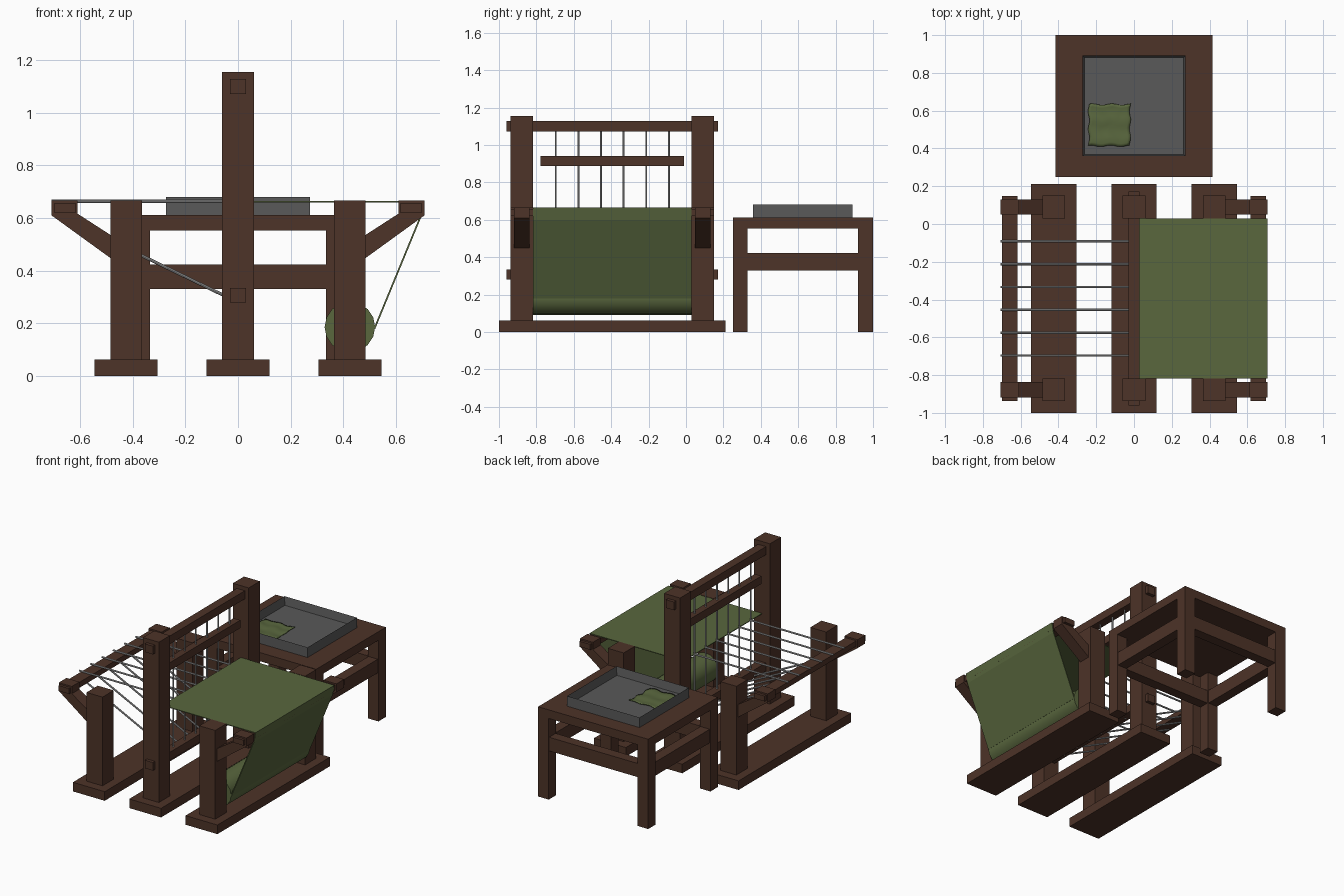
import bpy, bmesh, math, random
from mathutils import Vector

if "Cube" in bpy.data.objects:
    bpy.data.objects.remove(bpy.data.objects["Cube"])

random.seed(4)
YC = -0.394  # centre line of the loom
WIRE_Y = [YC + (i - 2.5) * 0.121 for i in range(6)]


def material(name, rgb):
    m = bpy.data.materials.new(name)
    m.diffuse_color = (*rgb, 1)
    m.use_nodes = True
    m.node_tree.nodes["Principled BSDF"].inputs["Base Color"].default_value = m.diffuse_color
    return m


WOOD = material("dark_wood", (0.075, 0.033, 0.021))
CLOTH = material("green_cloth", (0.1, 0.135, 0.048))
METAL = material("tray_grey", (0.1, 0.1, 0.1))
THREAD = material("thread_grey", (0.4, 0.4, 0.4))


def finish(name, bm, mat):
    bmesh.ops.recalc_face_normals(bm, faces=bm.faces)
    me = bpy.data.meshes.new(name)
    bm.to_mesh(me)
    bm.free()
    me.materials.append(mat)
    ob = bpy.data.objects.new(name, me)
    bpy.context.collection.objects.link(ob)
    return ob


def box(name, x, y, z, mat=WOOD):
    bm = bmesh.new()
    bmesh.ops.create_cube(bm, size=1)
    for v in bm.verts:
        v.co = [(r[0] + r[1]) / 2 + c * (r[1] - r[0]) for c, r in zip(v.co, (x, y, z))]
    return finish(name, bm, mat)


def mid(c, h):
    return (c - h, c + h)


def prism(name, profile, y0, y1, mat):
    """Extrude an xz profile along y."""
    bm = bmesh.new()
    f = bm.faces.new([bm.verts.new((x, y0, z)) for x, z in profile])
    r = bmesh.ops.extrude_face_region(bm, geom=[f])
    for v in r["geom"]:
        if isinstance(v, bmesh.types.BMVert):
            v.co.y = y1
    return finish(name, bm, mat)


def rod(name, a, b, r=0.006):
    a, b = Vector(a), Vector(b)
    bm = bmesh.new()
    bmesh.ops.create_cone(bm, cap_ends=True, segments=8, radius1=r, radius2=r, depth=(b - a).length)
    ob = finish(name, bm, THREAD)
    ob.rotation_euler = (b - a).to_track_quat("Z", "Y").to_euler()
    ob.location = (a + b) / 2
    return ob


# base beams and posts
for part, x, h in (("back", -0.425, 0.667), ("centre", 0, 1.155), ("front", 0.425, 0.667)):
    box(part + "_base_beam", mid(x, 0.12), mid(YC, 0.606), (0, 0.062))
    for s in (-1, 1):
        box(part + "_post", mid(x, 0.06), mid(YC + s * 0.484, 0.06), (0.06, h))

# cross beams through the centre posts, and heddle bar
box("top_cross_beam", mid(0, 0.03), mid(YC, 0.566), (1.072, 1.128))
box("lower_cross_beam", mid(0, 0.03), mid(YC, 0.566), (0.28, 0.335))
box("heddle_bar", mid(0, 0.025), mid(YC, 0.383), (0.888, 0.942))

# brackets and end beams
bracket = [(0.708, 0.667), (0.61, 0.667), (0.61, 0.617), (0.483, 0.535), (0.483, 0.447), (0.708, 0.61)]
for sx in (-1, 1):
    for s in (-1, 1):
        y = YC + s * 0.484
        prism("bracket", [(sx * x, z) for x, z in bracket], y - 0.041, y + 0.041, WOOD)
    box("end_beam", mid(sx * 0.658, 0.04), mid(YC, 0.543), (0.62, 0.657))

# threads
for y in WIRE_Y:
    rod("heddle_thread", (0, y, 0.31), (0, y, 1.09), 0.005)
    rod("warp_thread", (-0.708, y, 0.664), (0, y, 0.664))
    rod("lower_warp_thread", (-0.67, y, 0.605), (0, y, 0.28))

# woven cloth over the front beam, down to the roll
prism("woven_cloth", [(0, 0.66), (0.7, 0.66), (0.688, 0.6), (0.515, 0.18), (0.521, 0.178),
                      (0.694, 0.598), (0.706, 0.665), (0, 0.665)], YC - 0.424, YC + 0.424, CLOTH)
roll = prism("cloth_roll", [(0.425 + 0.096 * math.cos(math.tau * i / 16), 0.186 + 0.096 * math.sin(math.tau * i / 16))
                            for i in range(16)], YC - 0.424, YC + 0.424, CLOTH)
for p in roll.data.polygons:
    p.use_smooth = len(p.vertices) == 4
for e in roll.data.edges:
    a, b = (roll.data.vertices[i].co for i in e.vertices)
    e.use_edge_sharp = abs(a.y - b.y) < 1e-4

# table
TY = 0.625
box("table_top", mid(0, 0.415), mid(TY, 0.375), (0.553, 0.612))
for s in (-1, 1):
    for t in (-1, 1):
        box("table_leg", mid(s * 0.375, 0.04), mid(TY + t * 0.335, 0.04), (0, 0.555))
    box("table_side_rail", mid(s * 0.375, 0.035), mid(TY, 0.3), (0.33, 0.423))
    box("table_cross_rail", mid(0, 0.34), mid(TY + s * 0.335, 0.035), (0.33, 0.423))

# open tray: inset the top and push it down
bm = bmesh.new()
bmesh.ops.create_cube(bm, size=1)
for v in bm.verts:
    v.co = (v.co.x * 0.546, TY + v.co.y * 0.532, 0.646 + v.co.z * 0.07)
top = max(bm.faces, key=lambda f: f.calc_center_median().z)
bmesh.ops.inset_region(bm, faces=[top], thickness=0.014)
for v in top.verts:
    v.co.z = 0.625
finish("tray", bm, METAL)

# rumpled cloth piece in the tray
bm = bmesh.new()
bmesh.ops.create_grid(bm, x_segments=14, y_segments=14, size=0.5)
for v in bm.verts:
    x, y = v.co.x, v.co.y
    v.co = (-0.13 + x * 0.218 + 0.004 * math.sin(15 * y), 0.523 + y * 0.22 + 0.004 * math.sin(13 * x + 1),
            0.634 + 0.003 * math.sin(11 * x + 5 * y) + 0.002 * math.sin(14 * y) + random.uniform(-1, 1) * 0.0008)
for f in bm.faces:
    f.smooth = True
scrap = finish("cloth_piece", bm, CLOTH)
solid = scrap.modifiers.new("thickness", "SOLIDIFY")
solid.thickness = 0.006
